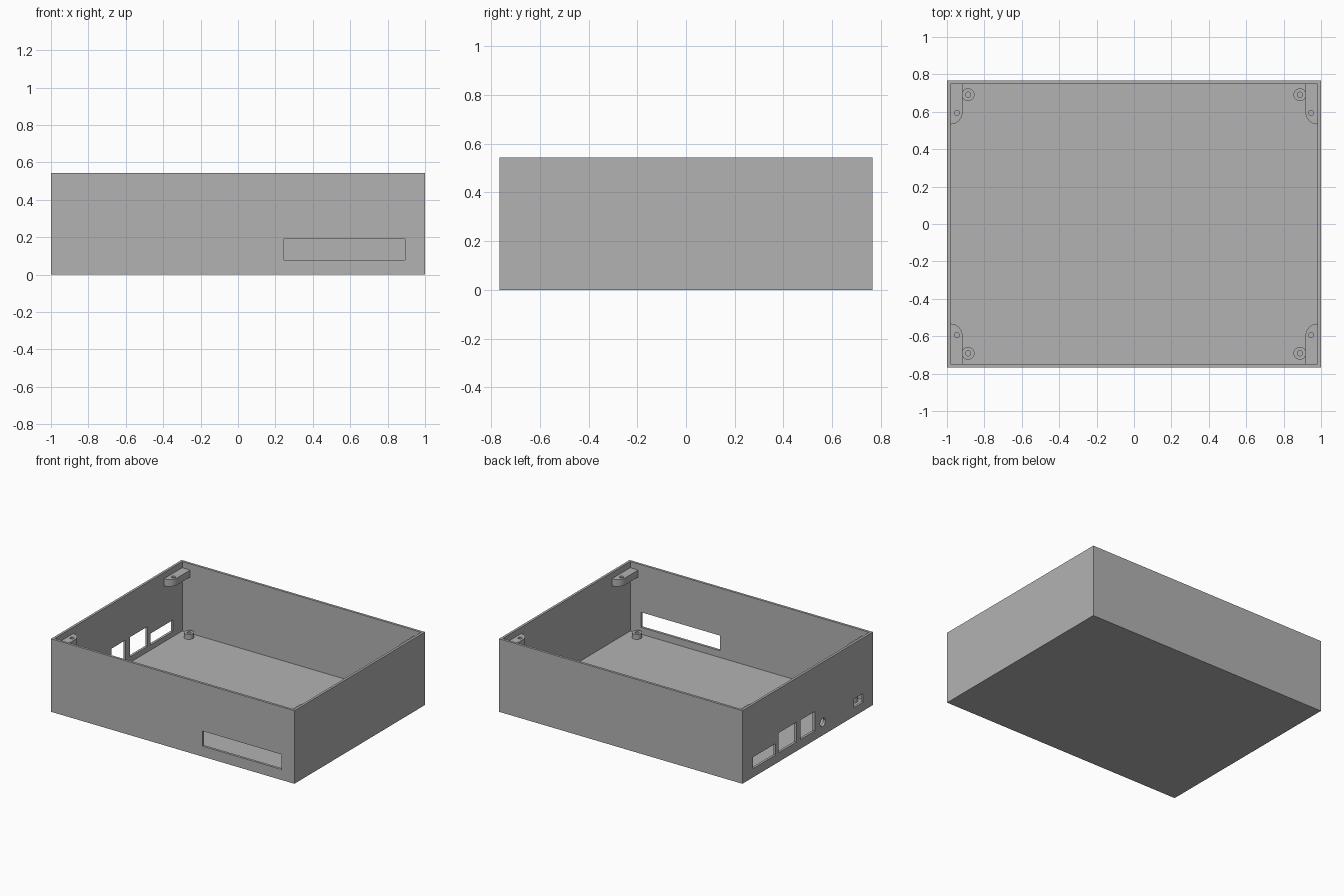
import bpy, bmesh, math
from mathutils import Matrix, Vector

if "Cube" in bpy.data.objects:
    bpy.data.objects.remove(bpy.data.objects["Cube"])

W, D, H = 2.0, 1.532, 0.543      # outer size
T, FLOOR = 0.018, 0.027          # wall and floor thickness

grey = bpy.data.materials.new("light grey plastic")
grey.diffuse_color = (0.45, 0.45, 0.45, 1)
grey.use_nodes = True
grey.node_tree.nodes["Principled BSDF"].inputs["Base Color"].default_value = grey.diffuse_color


def add_object(name, bm):
    bmesh.ops.recalc_face_normals(bm, faces=bm.faces)
    mesh = bpy.data.meshes.new(name)
    bm.to_mesh(mesh)
    bm.free()
    mesh.materials.append(grey)
    obj = bpy.data.objects.new(name, mesh)
    bpy.context.collection.objects.link(obj)
    return obj


def box(name, lo, hi):
    lo, hi = Vector(lo), Vector(hi)
    bm = bmesh.new()
    bmesh.ops.create_cube(bm, size=1)
    for v in bm.verts:
        v.co = (lo + hi) / 2 + Vector(a * b for a, b in zip(v.co, hi - lo))
    return add_object(name, bm)


def cylinder(name, center, radius, depth, axis="Z"):
    bm = bmesh.new()
    turn = Matrix.Rotation(math.pi / 2, 4, "Y") if axis == "X" else Matrix()
    bmesh.ops.create_cone(bm, cap_ends=True, segments=32, radius1=radius,
                          radius2=radius, depth=depth,
                          matrix=Matrix.Translation(center) @ turn)
    return add_object(name, bm)


def select_only(obj):
    bpy.ops.object.select_all(action="DESELECT")
    obj.select_set(True)
    bpy.context.view_layer.objects.active = obj


def cut(obj, cutter):
    select_only(obj)
    mod = obj.modifiers.new("cut", "BOOLEAN")
    mod.operation, mod.solver, mod.object = "DIFFERENCE", "EXACT", cutter
    bpy.ops.object.modifier_apply(modifier=mod.name)
    bpy.data.objects.remove(cutter)


def smooth(obj):
    select_only(obj)
    bpy.ops.object.shade_smooth_by_angle(angle=math.radians(30))


# Open-topped enclosure
case = box("enclosure", (-W / 2, -D / 2, 0), (W / 2, D / 2, H))
cut(case, box("cavity", (-W / 2 + T, -D / 2 + T, FLOOR),
              (W / 2 - T, D / 2 - T, H + 0.1)))

# Long slot in the front wall
cut(case, box("front_slot", (0.245, -D / 2 - 0.05, 0.078),
              (0.893, -D / 2 + 0.05, 0.19)))

# Connector openings in the left wall: y range, z range
for y0, y1, z0, z1 in ((0.377, 0.64, 0.065, 0.15),
                       (0.132, 0.342, 0.068, 0.215),
                       (-0.085, 0.083, 0.068, 0.213),
                       (-0.65, -0.545, 0.065, 0.13)):
    cut(case, box("port", (-W / 2 - 0.05, y0, z0), (-W / 2 + 0.05, y1, z1)))
cut(case, cylinder("round_port", (-W / 2, -0.177, 0.096), 0.03, 0.1, "X"))
smooth(case)


def lid_tab(sx, sy):
    # Strip along the side wall with one quarter-round end
    x_wall, x_in, y_wall, y_end = W / 2 - T, 0.917, D / 2 - T, 0.533
    r = x_wall - x_in
    pts = [(x_wall + 0.004, y_wall + 0.004), (x_in, y_wall + 0.004)]
    for i in range(13):
        a = math.pi / 2 * i / 12
        pts.append((x_wall - r * math.cos(a), y_end + r - r * math.sin(a)))
    pts.append((x_wall + 0.004, y_end))
    bm = bmesh.new()
    face = bm.faces.new([bm.verts.new((x * sx, y * sy, 0.445)) for x, y in pts])
    up = bmesh.ops.extrude_face_region(bm, geom=[face])["geom"]
    bmesh.ops.translate(bm, vec=(0, 0, 0.052),
                        verts=[g for g in up if isinstance(g, bmesh.types.BMVert)])
    tab = add_object("lid_tab", bm)
    cut(tab, cylinder("tab_hole", (0.947 * sx, 0.594 * sy, 0.47), 0.014, 0.2))
    smooth(tab)


# Lid screw tabs and board standoffs in every corner
for sx in (-1, 1):
    for sy in (-1, 1):
        lid_tab(sx, sy)
        x, y = 0.887 * sx, 0.691 * sy
        post = cylinder("board_standoff", (x, y, 0.043), 0.034, 0.042)
        cut(post, cylinder("standoff_hole", (x, y, 0.08), 0.014, 0.1))
        smooth(post)
